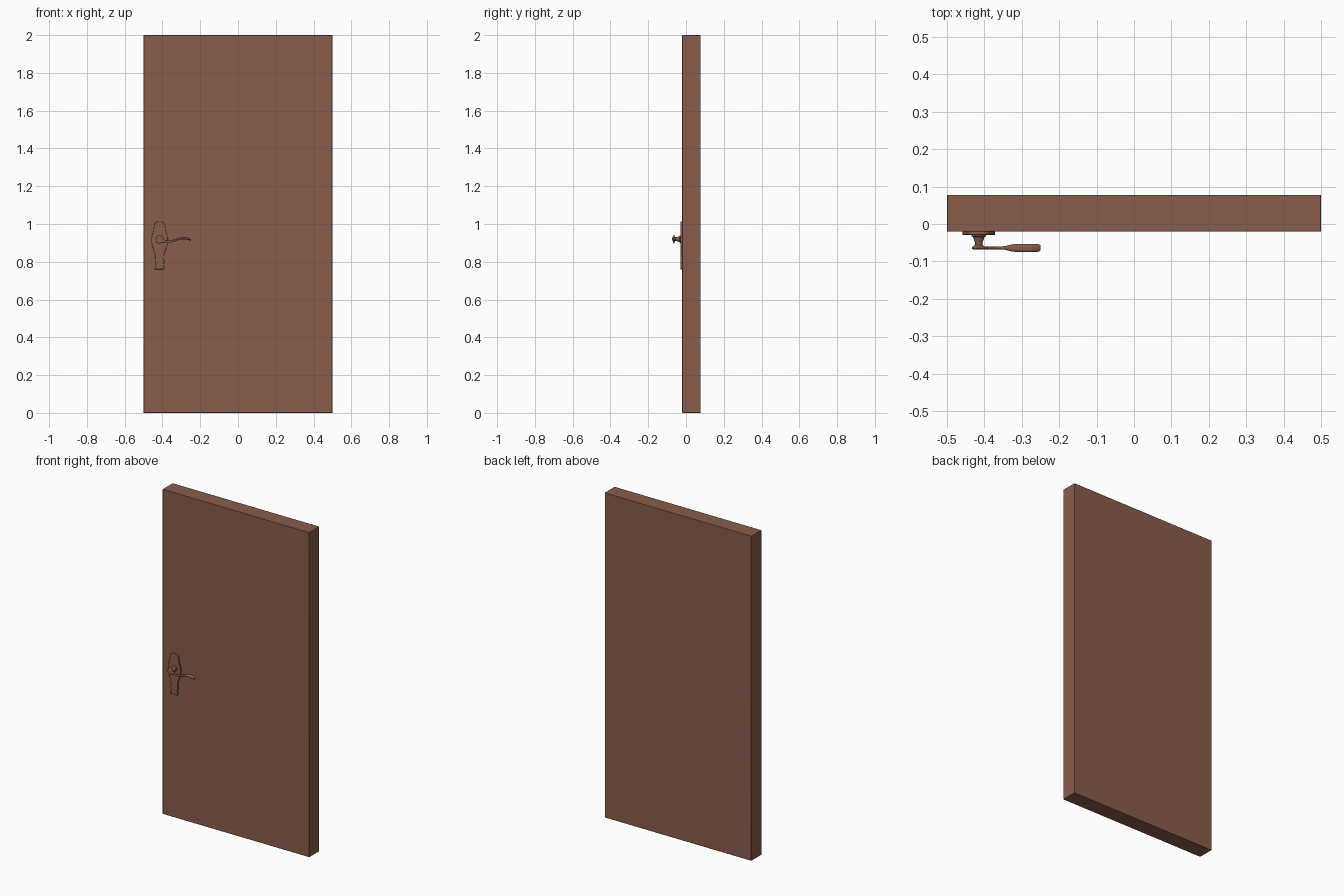
import bpy, bmesh, math
from mathutils import Vector

if "Cube" in bpy.data.objects:
    bpy.data.objects.remove(bpy.data.objects["Cube"])

wood = bpy.data.materials.new("brown")
wood.diffuse_color = (0.25, 0.11, 0.07, 1)
wood.use_nodes = True
wood.node_tree.nodes["Principled BSDF"].inputs["Base Color"].default_value = wood.diffuse_color


def finish(bm, name, bevel=0, segments=2, angle=35):
    bmesh.ops.recalc_face_normals(bm, faces=bm.faces)
    me = bpy.data.meshes.new(name)
    bm.to_mesh(me)
    bm.free()
    ob = bpy.data.objects.new(name, me)
    bpy.context.collection.objects.link(ob)
    me.materials.append(wood)
    if bevel:
        mod = ob.modifiers.new("Bevel", 'BEVEL')
        mod.width, mod.segments = bevel, segments
        mod.limit_method, mod.angle_limit = 'ANGLE', math.radians(50)
    bpy.ops.object.select_all(action='DESELECT')
    bpy.context.view_layer.objects.active = ob
    ob.select_set(True)
    bpy.ops.object.shade_smooth_by_angle(angle=math.radians(angle))
    return ob


def smooth(points, steps):
    """Catmull-Rom interpolation through tuples of any length."""
    out = []
    p = [points[0]] + list(points) + [points[-1]]
    for a, b, c, d in zip(p, p[1:], p[2:], p[3:]):
        for i in range(steps):
            t = i / steps
            out.append(tuple(0.5 * (2 * q + (r - o) * t + (2 * o - 5 * q + 4 * r - s) * t * t
                             + (3 * q - o - 3 * r + s) * t ** 3) for o, q, r, s in zip(a, b, c, d)))
    return out + [points[-1]]


def loft(rings, name, angle=40):
    bm = bmesh.new()
    vs = [[bm.verts.new(p) for p in ring] for ring in rings]
    n = len(vs[0])
    for a, b in zip(vs, vs[1:]):
        for i in range(n):
            j = (i + 1) % n
            bm.faces.new((a[i], a[j], b[j], b[i]))
    bm.faces.new(vs[0])
    bm.faces.new(vs[-1])
    return finish(bm, name, angle=angle)


# door leaf
bm = bmesh.new()
bmesh.ops.create_cube(bm, size=1)
for v in bm.verts:
    v.co = Vector((v.co.x, v.co.y * 0.098 + 0.029, v.co.z * 2 + 1))
finish(bm, "door_leaf", bevel=0.002)

# ornate back plate: mirrored half outline (half width, height)
CX = -0.415
half = smooth([(0.022, 0.760), (0.025, 0.772), (0.020, 0.785), (0.025, 0.800),
               (0.023, 0.825), (0.026, 0.845), (0.033, 0.865), (0.041, 0.890),
               (0.044, 0.915), (0.041, 0.940), (0.034, 0.960), (0.031, 0.980),
               (0.027, 1.000), (0.016, 1.011), (0.004, 1.013)], 4)
outline = [(CX + w, z) for w, z in half] + [(CX - w, z) for w, z in reversed(half)]
bm = bmesh.new()
face = bm.faces.new([bm.verts.new((x, -0.019, z)) for x, z in outline])
ext = bmesh.ops.extrude_face_region(bm, geom=[face])
for v in ext["geom"]:
    if isinstance(v, bmesh.types.BMVert):
        v.co.y = -0.029
finish(bm, "back_plate", bevel=0.0015)

# turned neck between plate and lever: (radius, y)
neck = [(0.020, -0.027), (0.020, -0.032), (0.015, -0.035), (0.013, -0.042),
        (0.010, -0.050), (0.010, -0.056), (0.014, -0.060)]
loft([[(CX + r * math.cos(k * math.tau / 24), y, 0.92 + r * math.sin(k * math.tau / 24))
       for k in range(24)] for r, y in neck], "handle_neck")

# lever: (x, half depth, centre height, half height)
stations = smooth([(-0.433, 0.003, 0.917, 0.010), (-0.426, 0.004, 0.918, 0.019),
                   (-0.415, 0.004, 0.919, 0.023), (-0.403, 0.004, 0.917, 0.018),
                   (-0.390, 0.004, 0.909, 0.008), (-0.365, 0.004, 0.907, 0.006),
                   (-0.345, 0.005, 0.911, 0.006), (-0.322, 0.010, 0.919, 0.006),
                   (-0.295, 0.011, 0.925, 0.006), (-0.272, 0.011, 0.923, 0.006),
                   (-0.256, 0.010, 0.918, 0.005), (-0.250, 0.007, 0.917, 0.003)], 4)


def oval(x, hy, z, hz, n=16):
    ring = []
    for k in range(n):
        c, s = math.cos(k * math.tau / n), math.sin(k * math.tau / n)
        ring.append((x, -0.064 + hy * math.copysign(abs(c) ** 0.7, c),
                     z + hz * math.copysign(abs(s) ** 0.7, s)))
    return ring


loft([oval(*s) for s in stations], "lever", angle=50)
